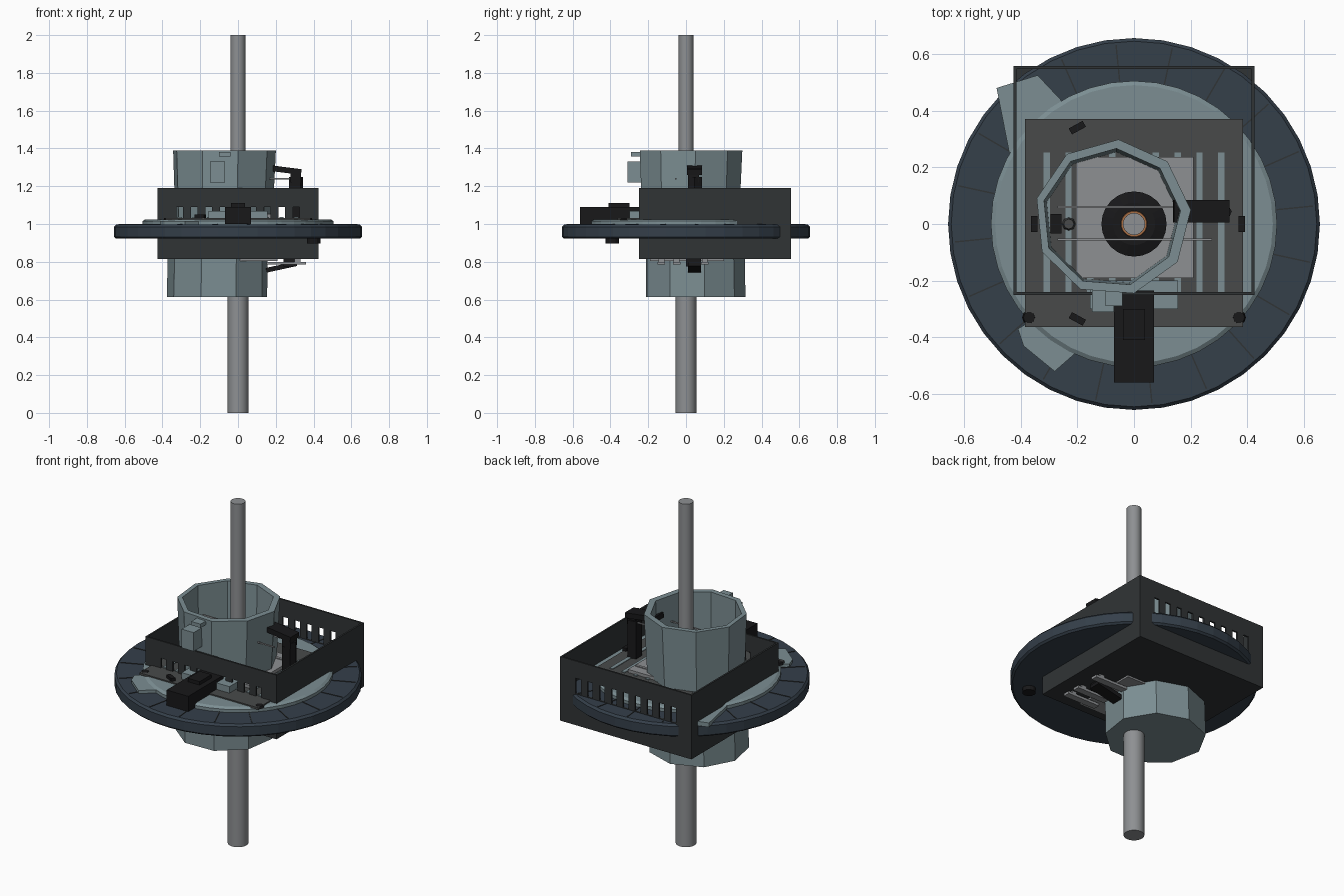
import bpy, bmesh, math
from mathutils import Vector, Matrix

if "Cube" in bpy.data.objects:
    bpy.data.objects.remove(bpy.data.objects["Cube"])

def material(name, r, g, b):
    m = bpy.data.materials.new(name)
    m.diffuse_color = (r, g, b, 1)
    m.use_nodes = True
    m.node_tree.nodes["Principled BSDF"].inputs["Base Color"].default_value = m.diffuse_color
    return m

BLUE = material("pale_blue", .20, .27, .29)
SLATE = material("slate", .035, .05, .068)
DARK = material("dark_grey", .03, .034, .036)
PLATE = material("plate_grey", .065, .068, .068)
BLACK = material("black", .009, .009, .01)
STEEL = material("steel", .27, .28, .29)
COPPER = material("copper", .4, .16, .06)

def finish(name, bm, mat):
    bmesh.ops.recalc_face_normals(bm, faces=bm.faces)
    me = bpy.data.meshes.new(name)
    bm.to_mesh(me)
    bm.free()
    me.materials.append(mat)
    ob = bpy.data.objects.new(name, me)
    bpy.context.collection.objects.link(ob)
    return ob

def add_box(bm, lo, hi, turn=0):
    lo, hi = Vector(lo), Vector(hi)
    m = Matrix.Translation((lo + hi) / 2) @ Matrix.Rotation(turn, 4, 'Z') @ Matrix.Diagonal((*(hi - lo), 1))
    bmesh.ops.create_cube(bm, size=1, matrix=m)

def box(name, lo, hi, mat, turn=0):
    bm = bmesh.new()
    add_box(bm, lo, hi, turn)
    return finish(name, bm, mat)

def lathe(name, rings, sides, mat, turn=0, cap=True):
    """Stack of (x, y, z, radius) rings joined by quads."""
    bm = bmesh.new()
    loops = [[bm.verts.new((x + r * math.cos(turn + i * math.tau / sides),
                            y + r * math.sin(turn + i * math.tau / sides), z))
              for i in range(sides)] for x, y, z, r in rings]
    pairs = list(zip(loops, loops[1:]))
    if cap:
        bm.faces.new(loops[0])
        bm.faces.new(loops[-1])
    else:
        pairs.append((loops[-1], loops[0]))
    for a, b in pairs:
        for i in range(sides):
            j = (i + 1) % sides
            bm.faces.new((a[i], a[j], b[j], b[i]))
    return finish(name, bm, mat)

def slab(name, pts, z0, z1, mat):
    bm = bmesh.new()
    f = bm.faces.new([bm.verts.new((x, y, z0)) for x, y in pts])
    ext = bmesh.ops.extrude_face_region(bm, geom=[f])
    for v in ext["geom"]:
        if isinstance(v, bmesh.types.BMVert):
            v.co.z = z1
    if f not in bm.faces:
        bm.faces.new([v for v in bm.verts if v.co.z == z0])
    return finish(name, bm, mat)

def beam(name, a, b, w, h, mat):
    """Rectangular bar from a to b."""
    a, b = Vector(a), Vector(b)
    d = b - a
    bm = bmesh.new()
    m = Matrix.Translation((a + b) / 2) @ d.to_track_quat('X', 'Z').to_matrix().to_4x4() @ Matrix.Diagonal((d.length, w, h, 1))
    bmesh.ops.create_cube(bm, size=1, matrix=m)
    return finish(name, bm, mat)

def smooth(ob):
    bpy.ops.object.select_all(action='DESELECT')
    bpy.context.view_layer.objects.active = ob
    ob.select_set(True)
    bpy.ops.object.shade_smooth_by_angle()

# Central pole, thicker below the platform
smooth(lathe("lower_pole", [(0, 0, 0, .055), (0, 0, 1.0, .055)], 24, STEEL))
smooth(lathe("upper_pole", [(0, 0, 1.0, .039), (0, 0, 2.0, .039)], 24, STEEL))

# Round platform with raised disc and radial ribs
lathe("platform", [(0, 0, .922, .645), (0, 0, .932, .656), (0, 0, .985, .656), (0, 0, .997, .645)], 40, SLATE)
lathe("raised_disc", [(0, 0, .99, .505), (0, 0, 1.015, .505), (0, 0, 1.025, .49)], 40, BLUE)
ribs = bmesh.new()
for i in range(20):
    a = i * math.tau / 20 + .1
    c = Vector((.57 * math.cos(a), .57 * math.sin(a), .998))
    m = Matrix.Translation(c) @ Matrix.Rotation(a, 4, 'Z') @ Matrix.Diagonal((.13, .005, .004, 1))
    bmesh.ops.create_cube(ribs, size=1, matrix=m)
finish("platform_ribs", ribs, DARK)
lathe("platform_foot", [(.4, -.39, .897, .036), (.4, -.39, .93, .036)], 12, BLACK)
for s in (-1, 1):
    lathe("platform_screw", [(s * .37, -.33, 1.02, .025), (s * .37, -.33, 1.033, .02)], 10, BLACK)
slab("rear_flap", [(-.485, .48), (-.44, .25), (-.25, .42), (-.26, .44), (-.34, .525)], .99, 1.015, BLUE)
slab("front_flap", [(-.41, -.37), (-.39, -.43), (-.28, -.52), (-.2, -.45), (-.36, -.34)], .99, 1.015, BLUE)

# Open-topped housing with slotted front and rear walls
X, Y0, Y1, Z0, Z1, T = .425, -.25, .557, .815, 1.19, .01
hs = bmesh.new()
add_box(hs, (-X, Y0, Z0), (X, Y1, Z0 + T))
for s in (-1, 1):
    add_box(hs, (min(s * X, s * (X - T)), Y0, Z0), (max(s * X, s * (X - T)), Y1, Z1))
STEP, HALF = .077, .017
for y in (Y0, Y1 - T):
    add_box(hs, (-X, y, Z0), (X, y + T, 1.0))
    add_box(hs, (-X, y, 1.09), (X, y + T, Z1))
    edges = [-X] + [i * STEP + s * HALF for i in range(-4, 5) for s in (-1, 1)] + [X]
    for x0, x1 in zip(edges[::2], edges[1::2]):
        add_box(hs, (x0, y, 1.0), (x1, y + T, 1.09))
finish("housing", hs, DARK)

# Deck plate with slats, inner plate and hub
box("deck_plate", (-.385, -.363, 1.02), (.385, .37, 1.032), PLATE)
slats = bmesh.new()
for i in range(-4, 5):
    add_box(slats, (i * STEP - .011, -.24, 1.03), (i * STEP + .011, .252, 1.036))
finish("deck_slats", slats, BLUE)
box("inner_plate", (-.205, -.19, 1.03), (.21, .237, 1.05), STEEL)
for y in (-.17, .175):
    box("plate_strip", (-.135, y - .008, 1.05), (.2, y + .008, 1.055), STEEL)
lathe("hub", [(0, 0, 1.04, .115), (0, 0, 1.07, .115), (0, 0, 1.085, .075)], 24, BLACK)
lathe("hub_ring", [(0, 0, 1.08, .048), (0, 0, 1.09, .045)], 24, COPPER)
box("front_block", (-.155, -.3, 1.03), (.155, -.2, 1.07), BLUE)

# Small pads on the deck
for x, y, a in ((-.2, .34, .5), (-.2, -.335, -.5), (.38, 0, math.pi / 2), (-.352, 0, math.pi / 2)):
    box("deck_pad", (x - .028, y - .012, 1.03), (x + .028, y + .012, 1.05), BLACK, a)
box("side_switch", (-.295, -.033, 1.03), (-.255, .035, 1.09), BLACK)
lathe("side_knob", [(-.23, 0, 1.03, .024), (-.23, 0, 1.07, .018)], 8, PLATE)

# Upper cup: faceted open tube, and closed lower cup
lathe("upper_cup", [(-.078, .02, 1.03, .262), (-.075, .022, 1.39, .277),
                    (-.08, .022, 1.39, .245), (-.08, .02, 1.03, .235)], 9, BLUE, .1, cap=False)
lathe("lower_cup", [(-.11, .045, .614, .27), (-.107, .043, .82, .268)], 9, BLUE, .2)
box("cup_catch", (-.148, -.31, 1.22), (-.07, -.235, 1.33), BLUE)
box("cup_tab", (-.1, -.29, 1.358), (-.04, -.22, 1.38), BLUE)

# Front arm with button
box("front_arm", (-.07, -.56, 1.0), (.07, -.235, 1.09), BLACK)
box("arm_button", (-.038, -.41, 1.085), (.038, -.3, 1.11), BLACK)

# Upright lever beside the cup, with rods
slab("lever_post", [(.27, .02), (.33, .01), (.345, .045), (.32, .085), (.27, .075)], 1.03, 1.25, BLACK)
beam("lever_arm", (.14, .045, 1.30), (.335, .045, 1.275), .08, .03, BLACK)
beam("lever_head", (.305, .04, 1.22), (.305, .04, 1.285), .06, .055, BLACK)
beam("front_rod", (-.27, -.055, 1.24), (.275, -.055, 1.24), .007, .007, STEEL)
beam("rear_rod", (-.27, .06, 1.24), (.27, .06, 1.24), .007, .007, STEEL)

# Latch below the housing
box("under_plate", (-.1, -.19, .805), (.21, .2, .818), STEEL)
beam("under_lever", (.15, .045, .755), (.31, .045, .79), .07, .025, BLACK)
box("under_lever_mount", (.24, .0, .775), (.3, .08, .82), BLACK)
for y in (-.13, -.05, .1):
    box("under_slat", (.15, y - .02, .785), (.36, y + .02, .8), STEEL)
    box("slat_mount", (.3, y - .015, .795), (.33, y + .015, .82), STEEL)
